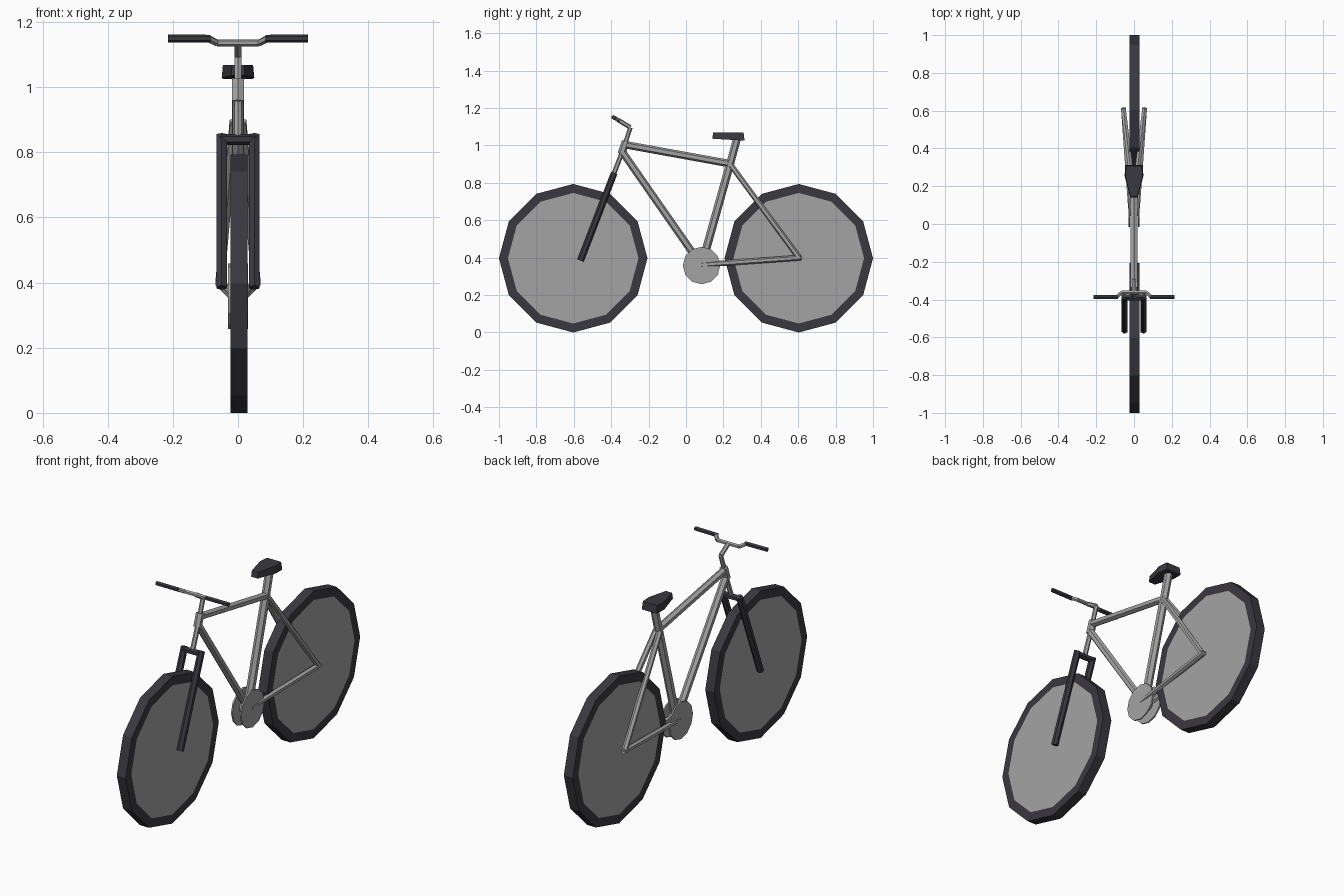
import bpy, bmesh, math
from mathutils import Vector, Matrix

if "Cube" in bpy.data.objects:
    bpy.data.objects.remove(bpy.data.objects["Cube"])


def material(name, rgb):
    m = bpy.data.materials.new(name)
    m.diffuse_color = (*rgb, 1)
    m.use_nodes = True
    m.node_tree.nodes["Principled BSDF"].inputs["Base Color"].default_value = m.diffuse_color
    return m


GREY = material("metal grey", (0.37, 0.37, 0.37))
DARK = material("dark rubber", (0.042, 0.040, 0.050))


def finish(name, bm, *mats):
    bmesh.ops.recalc_face_normals(bm, faces=bm.faces)
    me = bpy.data.meshes.new(name)
    bm.to_mesh(me)
    bm.free()
    for m in mats:
        me.materials.append(m)
    ob = bpy.data.objects.new(name, me)
    bpy.context.collection.objects.link(ob)
    return ob


def add_tube(bm, a, b, r, sides=6):
    a, b = Vector(a), Vector(b)
    rot = (b - a).to_track_quat('Z', 'Y').to_matrix().to_4x4()
    bmesh.ops.create_cone(bm, cap_ends=True, segments=sides, radius1=r, radius2=r,
                          depth=(b - a).length,
                          matrix=Matrix.Translation((a + b) / 2) @ rot)


def tubes(name, mat, r, *segments, mirror=False):
    bm = bmesh.new()
    for a, b in segments:
        add_tube(bm, a, b, r)
        if mirror:
            add_tube(bm, (-a[0], a[1], a[2]), (-b[0], b[1], b[2]), r)
    return finish(name, bm, mat)


def disc(bm, centre, r, width, sides=12):
    bmesh.ops.create_cone(bm, cap_ends=True, segments=sides, radius1=r, radius2=r, depth=width,
                          matrix=Matrix.Translation(centre) @ Matrix.Rotation(math.pi / 2, 4, 'Y'))


# Wheels: dark tyre with an inset grey disc on each side
for name, y in (("front_wheel", -0.603), ("rear_wheel", 0.603)):
    bm = bmesh.new()
    disc(bm, (0.003, y, 0.397), 0.397, 0.053)
    caps = [f for f in bm.faces if len(f.verts) == 12]
    bmesh.ops.inset_individual(bm, faces=caps, thickness=0.048)
    for f in bm.faces:
        f.material_index = 1 if len(f.verts) == 12 else 0
    finish(name, bm, DARK, GREY)

# Frame
head_top, head_low = (0, -0.322, 1.022), (0, -0.345, 0.955)
crank = (0, 0.083, 0.358)
tubes("head_tube", GREY, 0.021, (head_top, head_low))
tubes("top_tube", GREY, 0.020, ((0, -0.325, 1.004), (0, 0.238, 0.902)))
tubes("down_tube", GREY, 0.020, ((0, -0.342, 0.968), crank))
tubes("seat_tube", GREY, 0.022, ((0, 0.238, 0.910), crank))
tubes("seat_post", GREY, 0.021, ((0, 0.234, 0.894), (0, 0.275, 1.045)))
tubes("seat_stays", GREY, 0.015, ((0.012, 0.240, 0.895), (0.056, 0.607, 0.396)), mirror=True)
tubes("chain_stays", GREY, 0.015, ((0.018, 0.083, 0.362), (0.056, 0.615, 0.400)), mirror=True)

# Crank discs and axle
bm = bmesh.new()
for x in (-0.026, 0.026):
    disc(bm, (x, 0.083, 0.358), 0.1, 0.008)
disc(bm, crank, 0.04, 0.048)
finish("crank_discs", bm, GREY)

# Fork
tubes("steerer", GREY, 0.013, (head_low, (0, -0.388, 0.843)))
tubes("fork_legs", DARK, 0.018, ((0.050, -0.384, 0.853), (0.050, -0.564, 0.385)), mirror=True)
tubes("fork_crown", DARK, 0.017, ((-0.055, -0.389, 0.840), (0.055, -0.389, 0.840)))

# Handlebar
elbow = (0, -0.297, 1.096)
tubes("stem", GREY, 0.012, (head_top, elbow), (elbow, (0, -0.362, 1.136)))
inner, outer, tip = (0.065, -0.362, 1.136), (0.092, -0.387, 1.150), (0.215, -0.387, 1.150)
tubes("handlebar", GREY, 0.011, ((-0.065, -0.362, 1.136), inner))
tubes("handlebar_bends", GREY, 0.011, (inner, outer), mirror=True)
tubes("grips", DARK, 0.012, ((0.084, -0.386, 1.149), tip), mirror=True)

# Seat: tapered outline between a lower and a slightly smaller upper face
outline = [(0.045, 0.313), (0.050, 0.255), (0.020, 0.140)]
outline += [(-x, y) for x, y in reversed(outline)]
bm = bmesh.new()
low = [bm.verts.new((x, y, 1.036 - (y - 0.14) * 0.06)) for x, y in outline]
top = [bm.verts.new((x * 0.93, 0.23 + (y - 0.23) * 0.94, 1.068)) for x, y in outline]
bm.faces.new(low)
bm.faces.new(top)
for i in range(6):
    j = (i + 1) % 6
    bm.faces.new((low[i], low[j], top[j], top[i]))
finish("seat", bm, DARK)
